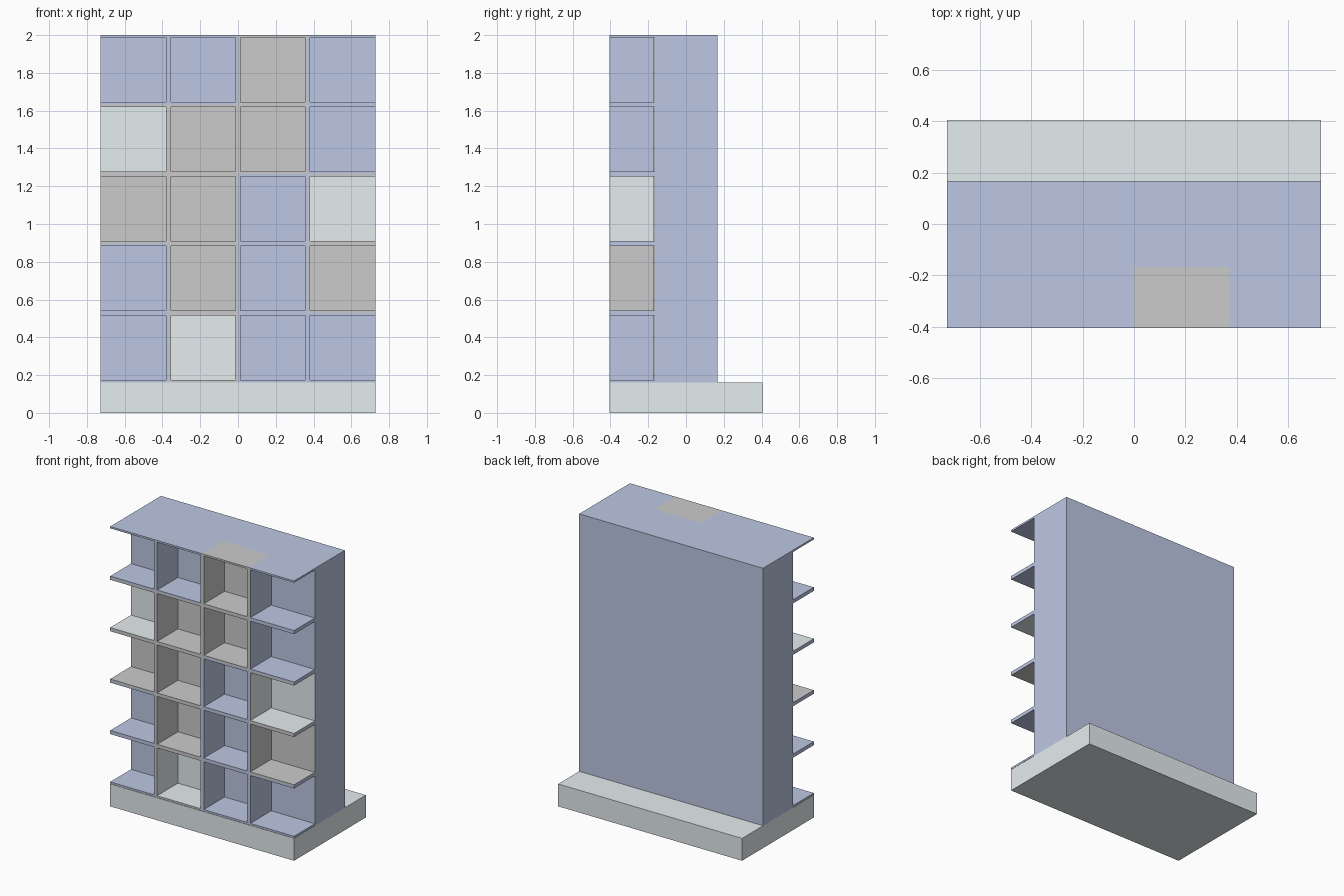
import bpy, bmesh
from mathutils import Vector

if "Cube" in bpy.data.objects:
    bpy.data.objects.remove(bpy.data.objects["Cube"])


def material(name, rgb):
    m = bpy.data.materials.new(name)
    m.diffuse_color = (*rgb, 1)
    m.use_nodes = True
    m.node_tree.nodes["Principled BSDF"].inputs["Base Color"].default_value = m.diffuse_color
    return m


MATS = [material("blue", (0.51, 0.575, 0.77)),
        material("grey", (0.8, 0.8, 0.8)),
        material("pale", (0.785, 0.85, 0.87))]
BLUE, GREY, PALE = 0, 1, 2

W, D, H = 0.727, 0.405, 2.0      # half width, half depth, height
BASE_TOP, BODY = 0.16, 0.168     # base height, half depth of the solid body
BACK = -BODY - 0.002             # back plane of the open cells
T = 0.013                        # half wall thickness


def box(name, lo, hi, mat):
    bm = bmesh.new()
    bmesh.ops.create_cube(bm, size=1)
    lo, hi = Vector(lo), Vector(hi)
    for v in bm.verts:
        v.co = (lo + hi) / 2 + v.co * (hi - lo)
    me = bpy.data.meshes.new(name)
    bm.to_mesh(me)
    bm.free()
    me.materials.append(MATS[mat])
    bpy.context.collection.objects.link(bpy.data.objects.new(name, me))


def quad(bm, lo, hi, axis, sign, mat):
    """Axis-aligned rectangle at lo[axis], facing sign along that axis."""
    u, v = [i for i in range(3) if i != axis]
    pts = []
    for a, b in ((lo, lo), (hi, lo), (hi, hi), (lo, hi)):
        p = list(lo)
        p[u], p[v] = a[u], b[v]
        pts.append(bm.verts.new(p))
    f = bm.faces.new(pts)
    f.normal_update()
    if f.normal[axis] * sign < 0:
        f.normal_flip()
    f.material_index = mat


def cell(name, x0, x1, z0, z1, color, top, bottom):
    bm = bmesh.new()
    frame = BLUE if color == BLUE else GREY
    left_open, right_open = x0 < -W + 0.001, x1 > W - 0.001
    a0 = x0 if left_open else x0 + T
    a1 = x1 if right_open else x1 - T
    b0, b1 = z0 + T, z1 - T
    # recess back, floor and ceiling
    quad(bm, (a0, BACK, b0), (a1, BACK, b1), 1, -1, color)
    quad(bm, (a0, -D, b0), (a1, BACK, b0), 2, 1, color)
    quad(bm, (a0, -D, b1), (a1, BACK, b1), 2, -1, color)
    # front rim along shelves
    quad(bm, (x0, -D, z0), (x1, -D, b0), 1, -1, frame)
    quad(bm, (x0, -D, b1), (x1, -D, z1), 1, -1, frame)
    # side walls, or blue shelf ends where the side is open
    for opened, x, a, s in ((left_open, x0, a0, 1), (right_open, x1, a1, -1)):
        if opened:
            quad(bm, (x, -D, z0), (x, -BODY, b0), 0, -s, BLUE)
            quad(bm, (x, -D, b1), (x, -BODY, z1), 0, -s, BLUE)
        else:
            quad(bm, (a, -D, b0), (a, BACK, b1), 0, s, color)
            quad(bm, (min(x, a), -D, b0), (max(x, a), -D, b1), 1, -1, frame)
    # outer top and bottom
    if top:
        quad(bm, (x0, -D, z1), (x1, -BODY, z1), 2, 1, frame)
    if bottom:
        quad(bm, (x0, -D, z0), (x1, -BODY, z0), 2, -1, frame)
    bmesh.ops.remove_doubles(bm, verts=bm.verts, dist=1e-5)
    me = bpy.data.meshes.new(name)
    bm.to_mesh(me)
    bm.free()
    for m in MATS:
        me.materials.append(m)
    bpy.context.collection.objects.link(bpy.data.objects.new(name, me))


# base slab and solid rear body
box("base", (-W, -D, 0), (W, D, BASE_TOP), PALE)
box("rear_body", (-W, -BODY, BASE_TOP), (W, BODY, H), BLUE)

# grid of open cells, listed from the top row down
ROWS = ["BBGB", "PGGB", "GGBP", "BGBG", "BPBB"]
XS = [-W, -0.369, 0, 0.369, W]
Z0 = BASE_TOP + 0.002
PITCH = (H - Z0) / 5
for r, row in enumerate(ROWS):
    for c, key in enumerate(row):
        top = H - r * PITCH
        cell(f"cell_{r + 1}_{c + 1}", XS[c], XS[c + 1], top - PITCH, top,
             "BGP".index(key), r == 0, r == 4)
